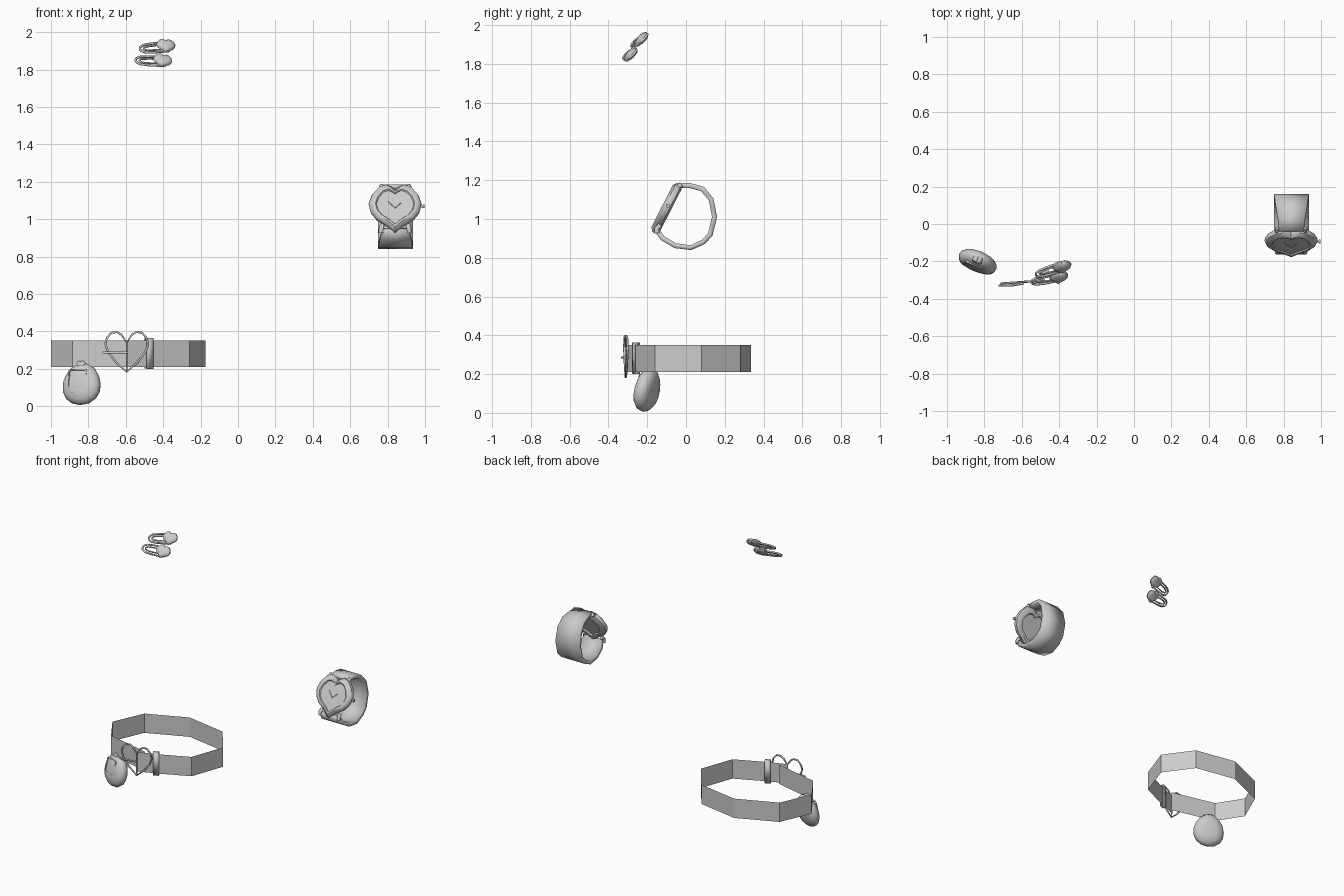
import bpy, math
from mathutils import Matrix, Vector, Euler

if "Cube" in bpy.data.objects:
    bpy.data.objects.remove(bpy.data.objects["Cube"])


def make(name, verts, faces, smooth=True):
    me = bpy.data.meshes.new(name)
    me.from_pydata([tuple(v) for v in verts], [], faces)
    ob = bpy.data.objects.new(name, me)
    bpy.context.collection.objects.link(ob)
    if smooth:
        bpy.ops.object.select_all(action='DESELECT')
        bpy.context.view_layer.objects.active = ob
        ob.select_set(True)
        bpy.ops.object.shade_smooth_by_angle(angle=math.radians(40))
    return ob


def frame(loc, rx=0, ry=0, rz=0):
    e = Euler([math.radians(a) for a in (rx, ry, rz)], 'XYZ')
    return Matrix.Translation(loc) @ e.to_matrix().to_4x4()


def mirrored(half):
    # right half of an outline, top to bottom, mirrored into a closed loop
    return half + [(-x, z) for x, z in half[-2:0:-1]]


def stack(name, outline, layers, M, sx=1, sz=1):
    # scaled copies of an outline stacked along local y, back to front
    n = len(outline)
    verts = [M @ Vector((x * s * sx, y, z * s * sz)) for s, y in layers for x, z in outline]
    faces = [(k * n + i, k * n + (i + 1) % n, (k + 1) * n + (i + 1) % n, (k + 1) * n + i)
             for k in range(len(layers) - 1) for i in range(n)]
    faces += [tuple(range(n))[::-1], tuple(range((len(layers) - 1) * n, len(layers) * n))]
    return make(name, verts, faces)


def ribbon(name, path, axis, halves, thick=0):
    a = Vector(axis)
    verts = [Vector(p) + a * h * s for p, h in zip(path, halves) for s in (-1, 1)]
    faces = [(2 * i, 2 * i + 1, 2 * i + 3, 2 * i + 2) for i in range(len(path) - 1)]
    ob = make(name, verts, faces, smooth=thick > 0)
    if thick:
        m = ob.modifiers.new('thickness', 'SOLIDIFY')
        m.thickness, m.offset = thick, 0
    return ob


def wire(name, pts, r, M, closed=False):
    cu = bpy.data.curves.new(name, 'CURVE')
    cu.dimensions = '3D'
    cu.bevel_depth, cu.bevel_resolution, cu.use_fill_caps = r, 1, True
    sp = cu.splines.new('POLY')
    sp.points.add(len(pts) - 1)
    for p, (x, y, z) in zip(sp.points, pts):
        p.co = (*(M @ Vector((x, y, z))), 1)
    sp.use_cyclic_u = closed
    ob = bpy.data.objects.new(name, cu)
    bpy.context.collection.objects.link(ob)


HEART = mirrored([(0, .78), (.14, .9), (.35, 1), (.62, .9), (.88, .58), (1, .2),
                  (.92, -.15), (.7, -.45), (.35, -.68), (0, -1)])
ROUND = [(math.sin(i * math.pi / 8), math.cos(i * math.pi / 8)) for i in range(16)]
EGG = [(x * (1 - .14 * z), z) for x, z in ROUND]
SQUARE = mirrored([(0, 1), (.85, 1), (1, .85), (1, -.85), (.85, -1), (0, -1)])

# belt: thin open strap, the right end passing over the buckle
belt = [(-.56, -.268), (-.885, -.19), (-1, -.01), (-.9, .215), (-.62, .335),
        (-.32, .28), (-.175, .08), (-.26, -.16), (-.47, -.255), (-.6, -.305)]
ribbon('belt', [(x, y, .28) for x, y in belt], (0, 0, 1), [.07] * len(belt))

# belt keeper loop
K = frame((-.475, -.258, .282), rz=22)
ribbon('belt_keeper', [K @ Vector(p) for p in
       [(0, -.012, -.08), (0, -.012, .08), (0, .012, .08), (0, .012, -.08), (0, -.012, -.08)]],
       K.to_3x3() @ Vector((1, 0, 0)), [.02] * 5, .004)

# heart buckle with centre bar and prong
B = frame((-.595, -.31, .29), rz=4)
half = [(0, .05), (.028, .092), (.05, .106), (.082, .103), (.106, .075), (.115, .042),
        (.1, 0), (.055, -.058), (0, -.106)]
wire('buckle_frame', [(x, 0, z) for x, z in mirrored(half)], .006, B, True)
wire('buckle_bar', [(0, 0, .05), (0, 0, -.1)], .005, B)
wire('buckle_prong', [(.005, -.008, -.004), (-.06, -.014, -.004), (-.13, -.01, -.004)], .006, B)

# egg-shaped toy hanging on the belt
E = frame((-.835, -.2, .12), rx=-12, rz=-23)
stack('egg_toy_body', EGG, [(.45, .045), (.75, .037), (.94, .02), (1, 0), (.94, -.02),
      (.78, -.036), (.45, -.046)], E, .108, .117)


def on_egg(x, y, z):
    return E @ Matrix.Translation((x, y, z))


stack('egg_toy_screen', SQUARE, [(1, .02), (1, -.007), (.88, -.009), (.84, -.003)],
      on_egg(-.012, -.038, .02), .052, .052)
for i in (-1, 0, 1):
    stack('egg_toy_button', ROUND[::2], [(1, .01), (1, -.004), (.6, -.007)],
          on_egg(-.008 + i * .025, -.036, -.053 - .006 * (i == 0)), .009, .009)
stack('egg_toy_heart', HEART, [(1, .02), (1, -.008), (.7, -.013)],
      on_egg(-.005, -.02, .1), .026, .02)

# watch: heart case, hands, crown and lugs
W = frame((.84, -.1, 1.055), rx=-27)
stack('watch_case', HEART, [(.62, .012), (.66, .022), (.85, .024), (.98, .014), (1, 0),
      (.97, -.014), (.84, -.026), (.74, -.026), (.7, -.019)], W, .142, .143)
wire('watch_hands', [(-.037, -.021, .035), (0, -.023, -.006), (.03, -.021, .025)], .003, W)
wire('watch_crown', [(.13, 0, .015), (.148, 0, .015)], .006, W)
wire('watch_crown_knob', [(.148, 0, .015), (.158, 0, .015)], .011, W)
for s in (-1, 1):
    for z in (.125, -.118):
        t = math.copysign(.024, z)
        wire('watch_lug', [(s * .07, .01, z - t), (s * .074, .002, z), (s * .074, .014, z + t * .8)],
             .014, W)

# watch strap, widening toward the back
strap = [(-.04, 1.172), (.02, 1.172), (.085, 1.155), (.13, 1.1), (.147, 1.01), (.125, .92),
         (.09, .882), (.025, .852), (-.055, .862), (-.12, .9), (-.152, .945)]
widths = [.066, .072, .083, .09, .094, .094, .094, .094, .092, .083, .068]
ribbon('watch_strap', [(.842, y, z) for y, z in strap], (1, 0, 0), widths, .026)

# two hair clips: nested wire loops with a puffed heart
for loc, tilt in (((-.435, -.243, 1.917), -7), ((-.455, -.292, 1.845), 3)):
    C = frame(loc, rx=-42, rz=14) @ frame((0, 0, 0), ry=tilt)
    for k, r in ((1, .0065), (.5, .005)):
        loop = [(.06, .034), (-.03, .031), (-.07, .026), (-.09, .014), (-.095, 0)]
        loop = [(x if k == 1 else x * .8 + .002, z * k) for x, z in loop]
        loop += [(x, -z) for x, z in loop[-2::-1]]
        wire('hair_clip_wire', [(x, 0, z) for x, z in loop], r, C, True)
    stack('hair_clip_heart', HEART, [(.75, .008), (1, -.002), (.96, -.012), (.75, -.02), (.4, -.024)],
          C @ frame((.052, 0, 0), ry=12), .052, .046)
